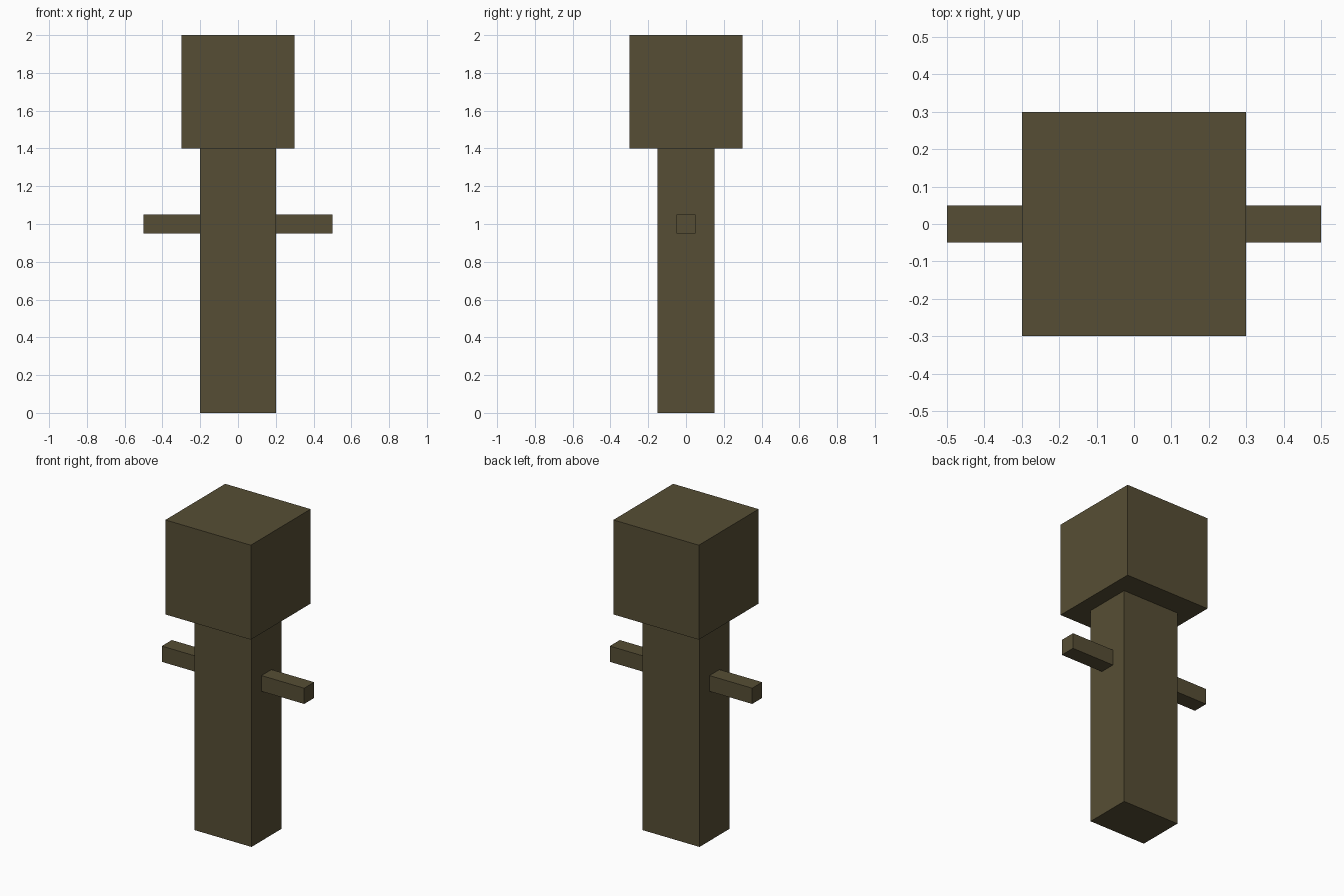
import bpy

if "Cube" in bpy.data.objects:
    bpy.data.objects.remove(bpy.data.objects["Cube"])

# Single dark olive-brown colour
olive_brown = bpy.data.materials.new("olive_brown")
olive_brown.diffuse_color = (0.094, 0.076, 0.035, 1.0)
olive_brown.use_nodes = True
olive_brown.node_tree.nodes["Principled BSDF"].inputs["Base Color"].default_value = olive_brown.diffuse_color


def box(name, size, center):
    """Add a flat-shaded box with the given full size and centre."""
    bpy.ops.mesh.primitive_cube_add(size=1, location=center)
    obj = bpy.context.object
    obj.name = name
    obj.scale = size
    bpy.ops.object.transform_apply(location=False, rotation=False, scale=True)
    obj.data.materials.append(olive_brown)
    return obj


# Tall body and cube head
box("body", (0.4, 0.3, 1.4), (0, 0, 0.7))
box("head", (0.6, 0.6, 0.6), (0, 0, 1.7))

# Short arms sticking straight out of each side
for side, sign in (("left", -1), ("right", 1)):
    box(side + "_arm", (0.3, 0.1, 0.1), (sign * 0.35, 0, 1.0))
